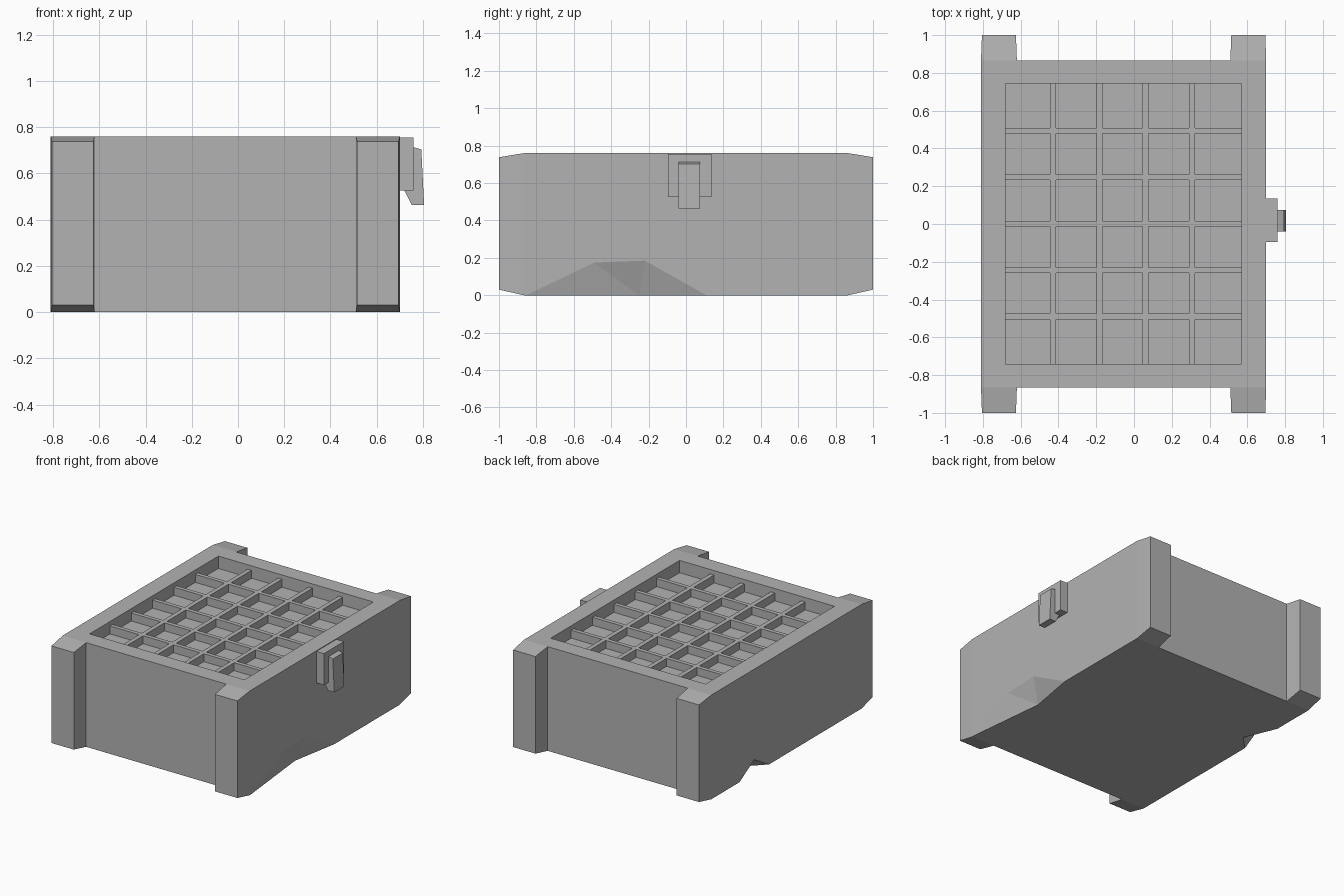
import bpy, bmesh
from mathutils import Vector

if "Cube" in bpy.data.objects:
    bpy.data.objects.remove(bpy.data.objects["Cube"], do_unlink=True)

grey = bpy.data.materials.new("plain grey")
grey.use_nodes = True
grey.diffuse_color = (0.45, 0.45, 0.45, 1)
grey.node_tree.nodes["Principled BSDF"].inputs["Base Color"].default_value = grey.diffuse_color


def hull(name, points):
    """Convex flat-faced solid around the points."""
    bm = bmesh.new()
    for p in points:
        bm.verts.new(p)
    bmesh.ops.convex_hull(bm, input=bm.verts)
    bmesh.ops.dissolve_limit(bm, angle_limit=0.002, verts=bm.verts, edges=bm.edges)
    bmesh.ops.recalc_face_normals(bm, faces=bm.faces)
    mesh = bpy.data.meshes.new(name)
    bm.to_mesh(mesh)
    bm.free()
    mesh.materials.append(grey)
    obj = bpy.data.objects.new(name, mesh)
    bpy.context.collection.objects.link(obj)
    return obj


def box(name, x, y, z):
    return hull(name, [(a, b, c) for a in x for b in y for c in z])


def cut(target, cutter):
    mod = target.modifiers.new("cut", 'BOOLEAN')
    mod.operation, mod.solver, mod.object = 'DIFFERENCE', 'EXACT', cutter
    bpy.context.view_layer.objects.active = target
    bpy.ops.object.modifier_apply(modifier=mod.name)
    bpy.data.objects.remove(cutter, do_unlink=True)


def chip(name, x, side, rim, inner):
    """Broken-edge cutter: rim lies on the side wall, inner on the underside."""
    face = [Vector((x, y, z)) for y, z in rim]
    out, down = Vector((side * 0.1, 0, 0)), Vector((0, 0, -0.1))
    base = [face[0], face[-1], Vector(inner)]
    pts = face + [p + out for p in face] + base[2:]
    pts += [p + down for p in base] + [p + down + out for p in base[:2]]
    return hull(name, pts)


LEFT, RIGHT, END, TOP = 0.70, -0.81, 0.865, 0.76
FLOOR, RIB_TOP = 0.67, 0.728
PX, PY = (-0.68, 0.57), (-0.74, 0.745)

# Main block with tray recess and two chipped lower edges
body = box("body", (RIGHT, LEFT), (-END, END), (0, TOP))
cut(body, box("recess_cutter", PX, PY, (FLOOR, 1)))
cut(body, chip("left_chip", LEFT, 1,
               [(-0.855, 0), (-0.49, 0.175), (-0.22, 0.185), (0.11, 0)], (0.636, -0.25, 0)))
cut(body, chip("right_chip", RIGHT, -1,
               [(0.54, 0), (0.37, 0.10), (0.20, 0)], (-0.71, 0.30, 0)))

# Tapered corner posts
for side, (x0, x1) in (("right", (RIGHT, -0.62)), ("left", (0.51, LEFT))):
    for end, s in (("front", -1), ("back", 1)):
        root = [(x, s * END, z) for x in (x0, x1) for z in (0, TOP)]
        tip = [(x, s, z) for x in (x0 + 0.005, x1 - 0.005) for z in (0.03, 0.738)]
        hull(f"{end}_{side}_post", root + tip)

# Crossing ribs in the tray
for i in range(4):
    x = -0.428 + i * 0.245
    box(f"long_rib_{i + 1}", (x - 0.016, x + 0.016), PY, (FLOOR, RIB_TOP))
for i in range(5):
    y = -0.49 + i * 0.246
    box(f"cross_rib_{i + 1}", PX, (y - 0.015, y + 0.015), (FLOOR, RIB_TOP))

# Latch block and hanging clasp
box("latch_block", (LEFT, 0.76), (-0.095, 0.135), (0.525, 0.755))
clasp = [(0.74, 0.715), (0.765, 0.712), (0.793, 0.703), (0.805, 0.463), (0.752, 0.463), (0.72, 0.525)]
hull("latch_clasp", [(x, y, z) for x, z in clasp for y in (-0.04, 0.075)])
